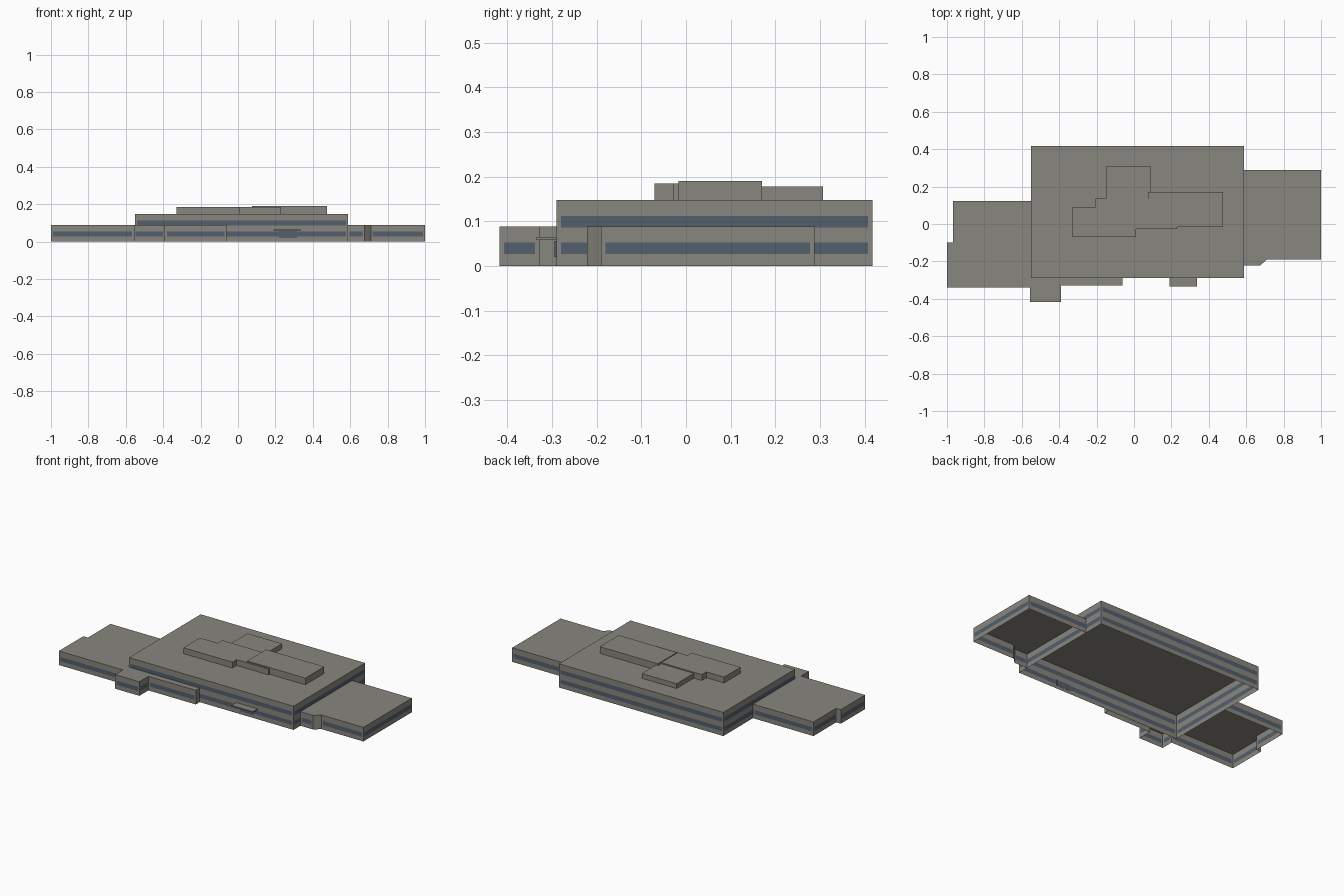
import bpy
import bmesh
from mathutils import Vector

cube = bpy.data.objects.get("Cube")
if cube:
    bpy.data.objects.remove(cube)


def make_material(name, color):
    mat = bpy.data.materials.new(name)
    mat.use_nodes = True
    mat.diffuse_color = (*color, 1)
    mat.node_tree.nodes["Principled BSDF"].inputs["Base Color"].default_value = (*color, 1)
    return mat


WALL = make_material("warm grey wall", (0.25, 0.24, 0.21))
GLASS = make_material("slate blue glass", (0.085, 0.115, 0.155))

LOW = (0.027, 0.053)     # ground floor window band
HIGH = (0.086, 0.112)    # upper floor window band
WING = 0.088             # wing roof height
MAIN = 0.148             # main roof height
MARGIN = 0.01


def shell(name, outline, base, top, bands=(), plain=(), skip=()):
    """Open-bottomed walls and flat roof over a counter-clockwise outline.
    Edges in plain get no windows; edges in skip get no wall."""
    bm = bmesh.new()
    count = len(outline)
    for i in range(count):
        if i in skip:
            continue
        a, b = Vector(outline[i]), Vector(outline[(i + 1) % count])
        step = (b - a).normalized() * MARGIN
        stations = [a, a + step, b - step, b]
        levels = [base, top]
        if i in plain or not bands:
            stations = [a, b]
        else:
            levels = sorted([base, top] + [z for band in bands for z in band])
        # Each wall is a small grid whose middle cells become window bands
        for c in range(len(stations) - 1):
            for r in range(len(levels) - 1):
                p, q = stations[c], stations[c + 1]
                z0, z1 = levels[r], levels[r + 1]
                face = bm.faces.new([bm.verts.new(v) for v in (
                    (*p, z0), (*q, z0), (*q, z1), (*p, z1))])
                if c == 1 and r % 2 == 1:
                    face.material_index = 1
    bm.faces.new([bm.verts.new((x, y, top)) for x, y in outline])
    bmesh.ops.remove_doubles(bm, verts=bm.verts, dist=0.0001)
    return finish(name, bm)


def finish(name, bm):
    mesh = bpy.data.meshes.new(name)
    bm.to_mesh(mesh)
    bm.free()
    mesh.materials.append(WALL)
    mesh.materials.append(GLASS)
    obj = bpy.data.objects.new(name, mesh)
    bpy.context.collection.objects.link(obj)
    return obj


def box(name, low, high, material_index=0):
    bm = bmesh.new()
    bmesh.ops.create_cube(bm, size=1)
    for v in bm.verts:
        v.co = [(l + h) / 2 + c * (h - l) for l, h, c in zip(low, high, v.co)]
    for f in bm.faces:
        f.material_index = material_index
    return finish(name, bm)


def rect(x0, y0, x1, y1):
    return [(x0, y0), (x1, y0), (x1, y1), (x0, y1)]


# Two-storey main block
shell("main_block", rect(-0.55, -0.29, 0.587, 0.417), 0, MAIN, (LOW, HIGH))

# Single-storey wing with a chamfered front corner
shell("chamfered_wing",
      [(0.587, -0.222), (0.675, -0.222), (0.71, -0.19), (1, -0.19),
       (1, 0.288), (0.587, 0.288)],
      0, WING, (LOW,), plain=(1,), skip=(5,))

# Single-storey stepped wing with the projecting front bay and front strip
shell("stepped_wing",
      [(-1, -0.34), (-0.557, -0.34), (-0.557, -0.417), (-0.39, -0.417),
       (-0.39, -0.328), (-0.062, -0.328), (-0.062, -0.29), (-0.55, -0.29),
       (-0.55, 0.124), (-0.968, 0.124), (-0.968, -0.1), (-1, -0.1)],
      0, WING, (LOW,), plain=(5, 10), skip=(6, 7))

# Entrance canopy and glazed door
box("entrance_canopy", (0.19, -0.335, 0.058), (0.338, -0.29, 0.065))
box("entrance_door", (0.218, -0.294, 0.02), (0.315, -0.289, 0.056), 1)

# Rooftop plant rooms
shell("roof_room_low", rect(-0.15, 0.1, 0.09, 0.307), MAIN, 0.178)
shell("roof_room_stepped",
      [(-0.328, -0.07), (0.01, -0.07), (0.01, -0.028), (0.23, -0.028),
       (0.23, 0.06), (0.075, 0.06), (0.075, 0.137), (-0.205, 0.137),
       (-0.205, 0.092), (-0.328, 0.092)],
      MAIN, 0.185)
shell("roof_room_tall", rect(0.075, -0.017, 0.477, 0.17), MAIN, 0.19)
